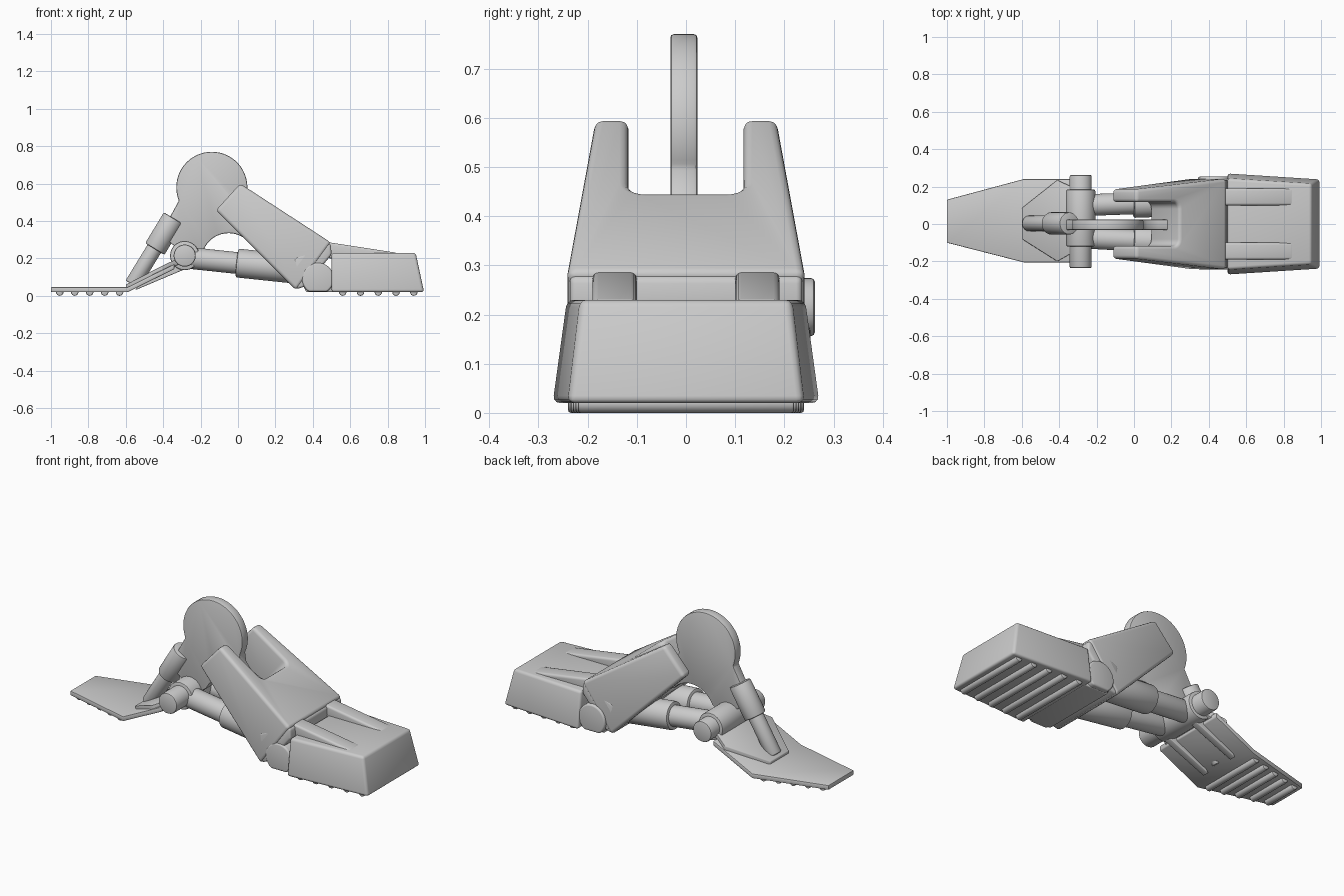
import bpy, bmesh
from math import radians, cos, sin
from mathutils import Vector

if "Cube" in bpy.data.objects:
    bpy.data.objects.remove(bpy.data.objects["Cube"])


def finish(name, bm, bevel=0.0, segs=3):
    bmesh.ops.recalc_face_normals(bm, faces=bm.faces[:])
    me = bpy.data.meshes.new(name)
    bm.to_mesh(me)
    bm.free()
    ob = bpy.data.objects.new(name, me)
    bpy.context.collection.objects.link(ob)
    bpy.ops.object.select_all(action='DESELECT')
    ob.select_set(True)
    bpy.context.view_layer.objects.active = ob
    if bevel:
        m = ob.modifiers.new("bevel", 'BEVEL')
        m.width, m.segments = bevel, segs
        m.limit_method, m.angle_limit = 'ANGLE', radians(30)
        bpy.ops.object.modifier_apply(modifier=m.name)
    bpy.ops.object.shade_smooth_by_angle(angle=radians(35))
    return ob


def bridge(name, a, b, bevel=0.0, segs=3):
    """Solid between two matching outlines."""
    bm = bmesh.new()
    va = [bm.verts.new(p) for p in a]
    vb = [bm.verts.new(p) for p in b]
    bm.faces.new(va)
    bm.faces.new(vb[::-1])
    n = len(a)
    for i in range(n):
        j = (i + 1) % n
        bm.faces.new((va[i], vb[i], vb[j], va[j]))
    return finish(name, bm, bevel, segs)


def prism(name, pts, y0, y1, bevel=0.0, segs=3):
    """x-z outline extruded along y."""
    return bridge(name, [(x, y0, z) for x, z in pts], [(x, y1, z) for x, z in pts], bevel, segs)


def rod(name, p, q, r, bevel=0.008, sides=40):
    p, q = Vector(p), Vector(q)
    d = q - p
    bm = bmesh.new()
    bmesh.ops.create_cone(bm, cap_ends=True, segments=sides, radius1=r, radius2=r, depth=d.length)
    rot = d.to_track_quat('Z', 'Y')
    for v in bm.verts:
        v.co = rot @ v.co + (p + q) / 2
    return finish(name, bm, bevel, 2)


def strip(name, sections, t, bevel):
    """Folded sheet through (x, z, y0, y1) sections."""
    bm = bmesh.new()
    rings = [[bm.verts.new(c) for c in ((x, y0, z), (x, y1, z), (x, y1, z - t), (x, y0, z - t))]
             for x, z, y0, y1 in sections]
    for a, b in zip(rings, rings[1:]):
        for i in range(4):
            j = (i + 1) % 4
            bm.faces.new((a[i], a[j], b[j], b[i]))
    bm.faces.new(rings[0])
    bm.faces.new(rings[-1][::-1])
    return finish(name, bm, bevel, 2)


def arc(cx, cz, r, a0, a1, n):
    return [(cx + r * cos(radians(a0 + (a1 - a0) * i / n)),
             cz + r * sin(radians(a0 + (a1 - a0) * i / n))) for i in range(n + 1)]


# toe block: tapered box with a short vertical skirt
strip_low = [(0.5, -0.272, 0.02), (0.995, -0.24, 0.02), (0.995, 0.24, 0.02), (0.5, 0.272, 0.02)]
strip_top = [(0.5, -0.243, 0.23), (0.95, -0.215, 0.23), (0.95, 0.215, 0.23), (0.5, 0.243, 0.23)]
bridge("toe_block", strip_low, strip_top, 0.015)

# ridges on the toe block
for s in (-1, 1):
    prism("toe_ridge", [(0.48, 0.2), (0.85, 0.2), (0.85, 0.23), (0.48, 0.287)],
          s * 0.145 - 0.045, s * 0.145 + 0.045, 0.012)

# toe treads
for i in range(5):
    x = 0.56 + 0.095 * i
    w = 0.24 - 0.02 * i / 4
    rod("toe_tread", (x, -w, 0.02), (x, w, 0.02), 0.02, 0.006, 16)

# toe hinge barrel with flat underside
outline = arc(0.427, 0.092, 0.085, -55, 235, 36)
prism("toe_hinge", [(0.515, 0.02), (0.515, 0.1)] + arc(0.427, 0.092, 0.085, 10, 180, 24)
      + [(0.345, 0.06), (0.365, 0.02)], -0.225, 0.225, 0.006)
prism("toe_hinge_pin", outline, -0.243, 0.253, 0.01)

# shin cover: forked plan mapped between its top and bottom planes
A, B = Vector((0.012, 0.6)), Vector((0.497, 0.285))
C, D = Vector((-0.118, 0.457)), Vector((0.31, 0.03))
u_end, hw, r = 0.475, 0.117, 0.036
plan = [(0, -0.185), (1, -0.243), (1, 0.243), (0, 0.185), (0, hw)]
corner = [(u_end - r * 1.7 + r * 1.7 * sin(radians(a)), hw - r + r * cos(radians(a)))
          for a in range(0, 91, 18)]
plan += corner + [(u, -y) for u, y in reversed(corner)] + [(0, -hw)]


def face(P, Q):
    return [(P.lerp(Q, u).x, y, P.lerp(Q, u).y) for u, y in plan]


bridge("shin_cover", face(A, B), face(C, D), 0.018)
prism("shin_cover_lip", [(0.47, 0.285), (0.497, 0.275), (0.5, 0.22), (0.36, 0.05), (0.31, 0.035), (0.3, 0.2)],
      -0.236, 0.236, 0.012)

# central plate: disc head, back leg, arch and front leg
plate = arc(-0.14, 0.58, 0.19, -25, 202, 48)
plate += [(-0.37, 0.41), (-0.42, 0.33), (-0.345, 0.27), (-0.285, 0.2), (-0.21, 0.23)]
plate += arc(-0.05, 0.19, 0.145, 155, 40, 16)
plate += [(0.25, 0.2), (0.25, 0.36), (0.13, 0.38), (0.07, 0.41), (0.04, 0.45)]
prism("ankle_plate", plate, -0.032, 0.023, 0.007, 2)

# twin pistons between cross pin and shin cover
for y0, y1 in ((0.1, 0.122), (-0.072, -0.105)):
    p, q = Vector((-0.285, y0, 0.205)), Vector((0.33, y1, 0.14))
    rod("piston_rod", p, q, 0.058)
    rod("piston_sleeve", p.lerp(q, 0.455), q, 0.077)

# cross pin
rod("cross_pin", (-0.285, -0.236, 0.215), (-0.285, 0.262, 0.215), 0.059)
rod("cross_pin_sleeve", (-0.285, -0.12, 0.215), (-0.285, 0.185, 0.215), 0.078)

# back strut
rod("back_strut", (-0.375, 0.003, 0.37), (-0.565, 0.003, 0.06), 0.042)
rod("back_strut_sleeve", (-0.345, 0.003, 0.415), (-0.445, 0.003, 0.25), 0.06)

# heel plate, raised pad and support ribs
strip("heel_plate", [(-1, 0.047, -0.1, 0.13), (-0.59, 0.047, -0.205, 0.24), (-0.34, 0.17, -0.205, 0.24)],
      0.027, 0.005)
strip("heel_pad", [(-0.6, 0.06, -0.08, 0.085), (-0.41, 0.158, -0.2, 0.235), (-0.27, 0.225, -0.12, 0.17)],
      0.035, 0.004)
for y in (-0.09, 0.12):
    prism("heel_rib", [(-0.55, 0.03), (-0.23, 0.165), (-0.27, 0.21), (-0.52, 0.075)], y - 0.02, y + 0.02, 0.004)

# heel treads
for i in range(5):
    x = -0.953 + 0.08 * i
    w = 0.095 + (x + 1) * 0.26
    rod("heel_tread", (x, 0.016 - w, 0.02), (x, 0.016 + w, 0.02), 0.02, 0.006, 16)
